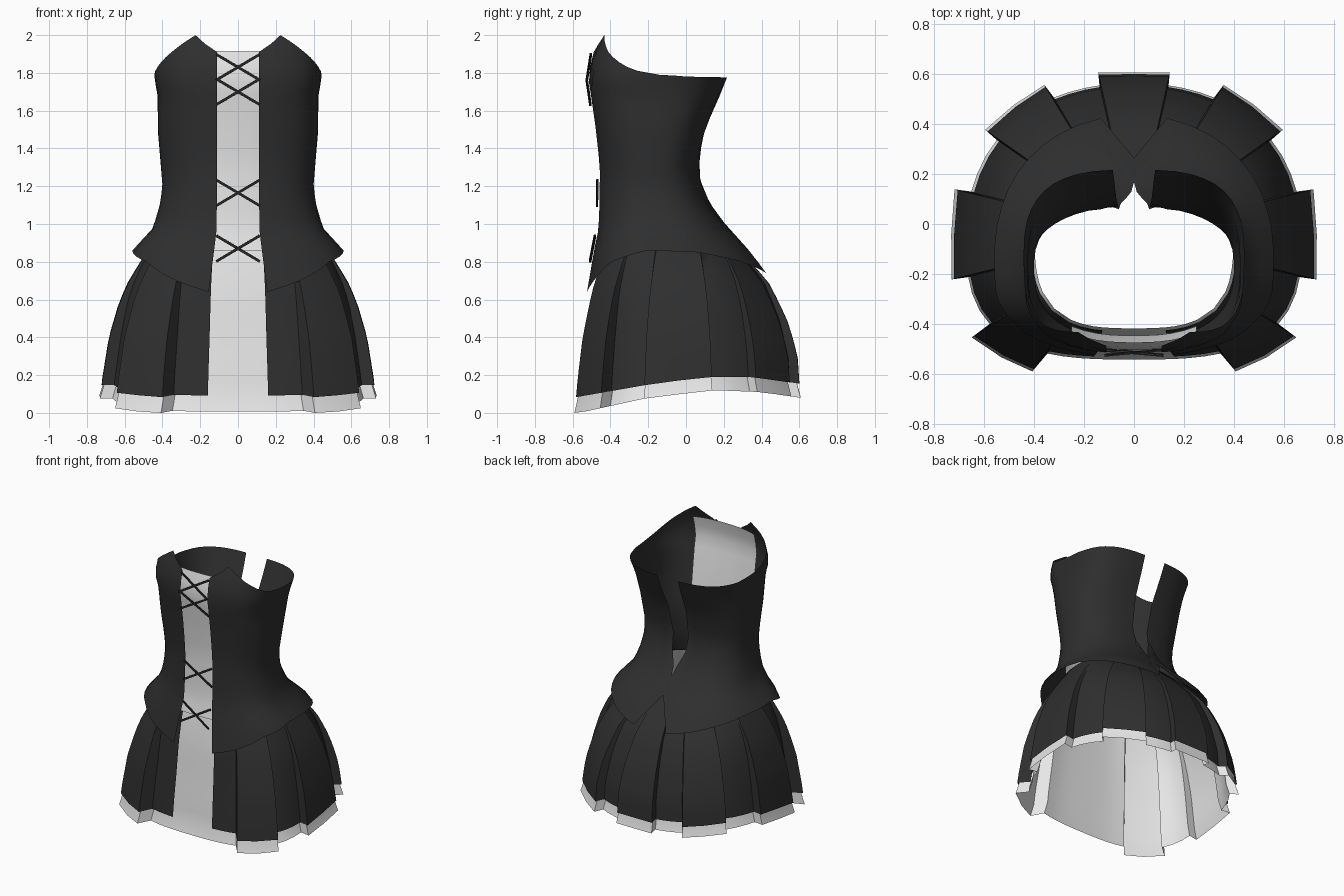
import bpy
import math
from mathutils import Vector

cube = bpy.data.objects.get("Cube")
if cube:
    bpy.data.objects.remove(cube, do_unlink=True)


def material(name, rgb):
    m = bpy.data.materials.new(name)
    m.use_nodes = True
    m.diffuse_color = (*rgb, 1)
    bsdf = m.node_tree.nodes["Principled BSDF"]
    bsdf.inputs["Base Color"].default_value = (*rgb, 1)
    bsdf.inputs["Roughness"].default_value = 0.8
    return m


BLACK = material("black cloth", (0.028, 0.028, 0.028))
WHITE = material("white cloth", (0.8, 0.8, 0.8))
LACE = material("lace black", (0.018, 0.018, 0.018))


def interp(table, x):
    """Piecewise linear lookup in a list of rising (x, value) pairs."""
    if x <= table[0][0]:
        return table[0][1]
    for (x0, a), (x1, b) in zip(table, table[1:]):
        if x <= x1:
            return a + (b - a) * (x - x0) / (x1 - x0)
    return table[-1][1]


def sheet(name, columns, mat, mirror=True):
    """Surface from columns of points, each column listed bottom to top."""
    rows = len(columns[0])
    verts = [p for col in columns for p in col]
    faces = [(c * rows + r, (c + 1) * rows + r, (c + 1) * rows + r + 1, c * rows + r + 1)
             for c in range(len(columns) - 1) for r in range(rows - 1)]
    mesh = bpy.data.meshes.new(name)
    mesh.from_pydata(verts, [], faces)
    mesh.materials.append(mat)
    mesh.polygons.foreach_set("use_smooth", [True] * len(faces))
    mesh.set_sharp_from_angle(angle=math.radians(40))
    obj = bpy.data.objects.new(name, mesh)
    bpy.context.collection.objects.link(obj)
    if mirror:
        mod = obj.modifiers.new("mirror", "MIRROR")
        mod.merge_threshold = 0.0005
    return obj


# Bodice profiles by height: half width, front and back depth
WIDTH = [(.6, .66), (.74, .61), (.86, .56), (.98, .45), (1.1, .415), (1.2, .4),
         (1.5, .425), (1.68, .425), (1.78, .445), (1.9, .425), (2, .4)]
FRONT = [(.6, -.535), (.86, -.49), (.98, -.465), (1.3, -.46), (1.5, -.48),
         (1.68, -.505), (1.78, -.52), (1.9, -.495), (2, -.45)]
BACK = [(.6, .52), (.74, .43), (.86, .34), (.98, .21), (1.1, .12), (1.2, .08),
        (1.3, .06), (1.5, .1), (1.68, .18), (1.78, .22), (2, .28)]
# Neckline and hem heights from the front opening (0) round to the back (1)
NECK = [(0, 1.91), (.1, 2), (.25, 1.91), (.38, 1.84), (.5, 1.79), (.6, 1.78), (1, 1.775)]
HEM = [(0, .64), (.1, .7), (.25, .8), (.45, .86), (.6, .85), (.75, .81), (.95, .74), (1, .93)]
OPENING = [(.64, .155), (.95, .115), (1.2, .11)]
SLIT = [(1.06, 0), (1.2, .055), (1.78, .085)]
MID_Y = -.17


def bodice_point(s, z):
    w = interp(WIDTH, z)
    n = interp([(1.3, 2.5), (1.78, 3)], z)
    start = -math.acos((interp(OPENING, z) / w) ** (n / 2))
    end = math.acos((interp(SLIT, z) / w) ** (n / 2))
    t = start + (end - start) * s
    depth = interp(BACK, z) - MID_Y if t > 0 else MID_Y - interp(FRONT, z)
    y = MID_Y + math.copysign(depth * abs(math.sin(t)) ** (2 / n), t)
    return (w * max(math.cos(t), 0) ** (2 / n), y, z)


COLS, ROWS = 20, 16
bodice = []
for c in range(COLS + 1):
    s = c / COLS
    low, high = interp(HEM, s), interp(NECK, s)
    bodice.append([bodice_point(s, low + (high - low) * r / ROWS) for r in range(ROWS + 1)])
sheet("bodice", bodice, BLACK)

# White panel behind the front opening
panel = []
for c in range(11):
    x = -.25 + .05 * c
    col = []
    for r in range(15):
        z = .86 + (1.915 - .86) * r / 14
        bulge = (1 - (abs(x) / interp(WIDTH, z)) ** 2.5) ** .4
        col.append((x, MID_Y - (MID_Y - interp(FRONT, z)) * bulge + .014, z))
    panel.append(col)
sheet("front_panel", panel, WHITE, mirror=False)

# Skirt profiles by height
SKIRT_W = [(0, .675), (.15, .665), (.4, .63), (.58, .595), (.7, .555), (.85, .48), (.95, .41)]
SKIRT_F = [(0, -.54), (.2, -.525), (.4, -.505), (.64, -.485), (.85, -.455), (.95, -.43)]
SKIRT_B = [(.1, .56), (.3, .55), (.5, .5), (.68, .425), (.78, .35), (.85, .29), (.95, .19)]
PLEAT_DEPTH = [(.1, 1), (.4, .9), (.65, .5), (.9, 0)]
BLACK_HEM = [(-.6, .08), (-.2, .15), (.1, .19), (.35, .19), (.6, .155)]
WHITE_HEM = [(-.56, 0), (-.2, .08), (.15, .12), (.4, .11), (.6, .08)]
SKIRT_Y = -.04


def skirt_point(angle, lift, z):
    co, si = math.cos(angle), math.sin(angle)
    depth = interp(SKIRT_B, z) - SKIRT_Y if si > 0 else SKIRT_Y - interp(SKIRT_F, z)
    n = 2.2 if si > 0 else 3
    r = ((abs(co) / interp(SKIRT_W, z)) ** n + (abs(si) / depth) ** n) ** (-1 / n)
    return r + lift * interp(PLEAT_DEPTH, z)


def skirt_column(angle, lift, inset, trim):
    angle = math.radians(angle)
    hem_y = SKIRT_Y + skirt_point(angle, lift, .1) * math.sin(angle)
    bottom = interp(BLACK_HEM, hem_y)
    heights = [bottom + (.95 - bottom) * r / 12 for r in range(13)]
    if trim:
        heights.insert(0, interp(WHITE_HEM, hem_y))
    col = []
    for i, z in enumerate(heights):
        r = skirt_point(angle, lift, z) - (-.004 if trim and i == 0 else inset)
        x = 0 if abs(math.cos(angle)) < 1e-5 else r * math.cos(angle)
        col.append((x, SKIRT_Y + r * math.sin(angle), z))
    return col


# Box pleats: centre angle, half angle, depth
PLEATS = [(-43, 10.5, .09), (0, 14, .068), (47, 12, .062), (90, 12.5, .052)]
stations = [(-72, 0), (-66, 0), (-60, 0)]
for i, (mid, half, lift) in enumerate(PLEATS):
    stations += [(mid - half - .6, 0), (mid - half, lift), (mid, lift - .008)]
    if mid < 90:
        stations += [(mid + half, lift), (mid + half + .6, 0)]
        a = mid + half
        b = PLEATS[i + 1][0] - PLEATS[i + 1][1]
        stations += [(a + (b - a) * k / 3, 0) for k in (1, 2)]

sheet("overskirt", [skirt_column(a, l, 0, False) for a, l in stations], BLACK)
front = [(-90, 0), (-81, 0)]
sheet("underskirt", [skirt_column(a, l, .012, True) for a, l in front + stations], WHITE)


# Crossed laces over the panel
def lace(name, a, b):
    a, b = Vector(a), Vector(b)
    along = b - a
    bpy.ops.mesh.primitive_cube_add(size=1, location=(a + b) / 2)
    obj = bpy.context.object
    obj.name = name
    obj.scale = (along.length, .006, .014)
    obj.rotation_mode = "QUATERNION"
    obj.rotation_quaternion = along.to_track_quat("X", "Z")
    obj.data.materials.append(LACE)


for i, z in enumerate((1.83, 1.7, 1.165, .87)):
    for side in (-1, 1):
        ends = [(x, interp(FRONT, z + h) - .008 - .003 * side, z + h)
                for x, h in ((-.115, -.068 * side), (.115, .068 * side))]
        lace(f"lace_{i + 1}_{'rising' if side > 0 else 'falling'}", *ends)
